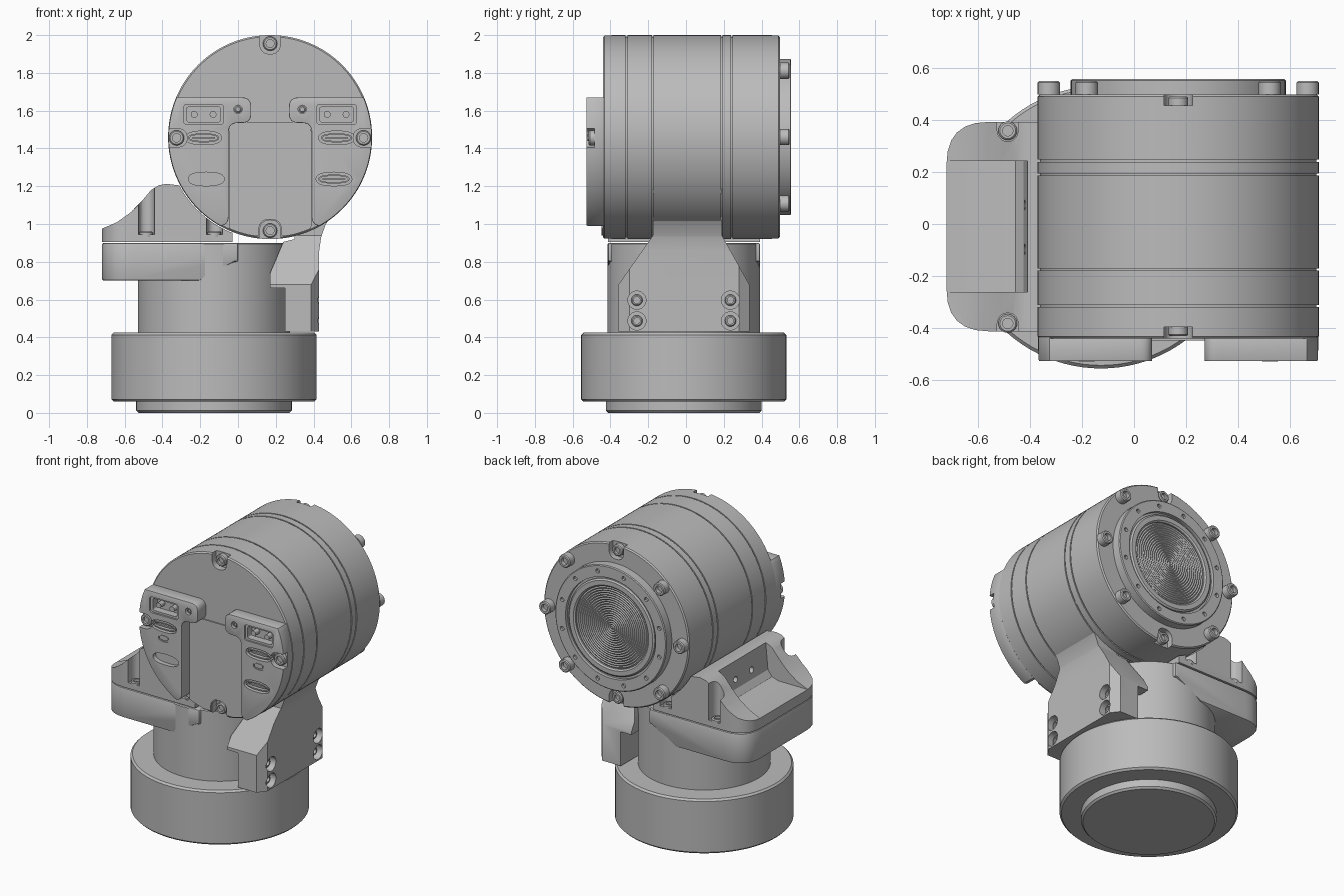
import bpy, bmesh, math
from mathutils import Vector

if "Cube" in bpy.data.objects:
    bpy.data.objects.remove(bpy.data.objects["Cube"])

grey = bpy.data.materials.new("machined_grey")
grey.use_nodes = True
grey.diffuse_color = (0.5, 0.5, 0.5, 1)
grey.node_tree.nodes["Principled BSDF"].inputs["Base Color"].default_value = (0.5, 0.5, 0.5, 1)

MX, MZ, MR = 0.17, 1.46, 0.54      # motor axis and radius
BX, BY = -0.127, -0.012            # base axis
AXES = {"x": (1, 0, 0), "y": (0, 1, 0), "-y": (0, -1, 0), "z": (0, 0, 1)}


def finish(name, bm):
    bmesh.ops.recalc_face_normals(bm, faces=bm.faces)
    mesh = bpy.data.meshes.new(name)
    bm.to_mesh(mesh)
    bm.free()
    mesh.materials.append(grey)
    obj = bpy.data.objects.new(name, mesh)
    bpy.context.scene.collection.objects.link(obj)
    return obj


def lathe(name, profile, at, axis="z", seg=96):
    """Spin (radius, height) points about an axis through a point."""
    bm = bmesh.new()
    vs = [bm.verts.new((r, 0, h)) for r, h in profile]
    es = [bm.edges.new(pair) for pair in zip(vs, vs[1:])]
    bmesh.ops.spin(bm, geom=vs + es, cent=(0, 0, 0), axis=(0, 0, 1),
                   angle=math.tau, steps=seg, use_duplicate=False)
    bmesh.ops.remove_doubles(bm, verts=bm.verts, dist=1e-5)
    turn = Vector((0, 0, 1)).rotation_difference(Vector(AXES[axis]))
    for v in bm.verts:
        v.co = turn @ v.co + Vector(at)
    return finish(name, bm)


def rod(name, r, length, at, axis="y", seg=32):
    return lathe(name, [(0, 0), (r, 0), (r, length), (0, length)], at, axis, seg)


def prism(name, pts, axis, a, b):
    """Extrude a 2D outline along an axis from a to b."""
    place = {"x": lambda p: (a, p[0], p[1]), "y": lambda p: (p[0], a, p[1]),
             "z": lambda p: (p[0], p[1], a)}[axis]
    bm = bmesh.new()
    face = bm.faces.new([bm.verts.new(place(p)) for p in pts])
    out = bmesh.ops.extrude_face_region(bm, geom=[face])
    moved = [g for g in out["geom"] if isinstance(g, bmesh.types.BMVert)]
    bmesh.ops.translate(bm, verts=moved, vec=Vector(AXES[axis]) * (b - a))
    return finish(name, bm)


def rounded(pts, radius, steps=6):
    out = []
    for i, p in enumerate(pts):
        p = Vector(p)
        ends = []
        for q in (Vector(pts[i - 1]), Vector(pts[(i + 1) % len(pts)])):
            d = q - p
            ends.append(p + d.normalized() * min(radius, d.length * 0.49))
        for k in range(steps + 1):
            t = k / steps
            out.append((1 - t) ** 2 * ends[0] + 2 * t * (1 - t) * p + t * t * ends[1])
    return out


def box2(cx, cy, w, h):
    return [(cx - w / 2, cy - h / 2), (cx + w / 2, cy - h / 2),
            (cx + w / 2, cy + h / 2), (cx - w / 2, cy + h / 2)]


def pill(name, cx, cz, w, h, y0, y1, radius=1):
    return prism(name, rounded(box2(cx, cz, w, h), radius), "y", y0, y1)


def bake(obj):
    dg = bpy.context.evaluated_depsgraph_get()
    mesh = bpy.data.meshes.new_from_object(obj.evaluated_get(dg))
    obj.modifiers.clear()
    obj.data = mesh


def combine(obj, tool, op="DIFFERENCE"):
    mod = obj.modifiers.new("shape", "BOOLEAN")
    mod.operation, mod.solver, mod.object = op, "EXACT", tool
    bake(obj)
    bpy.data.objects.remove(tool)


def bevel(obj, width):
    mod = obj.modifiers.new("edge", "BEVEL")
    mod.width, mod.segments, mod.limit_method, mod.angle_limit = width, 2, "ANGLE", 0.7
    bake(obj)


def bolt(name, at, axis, r=0.042, h=0.05):
    lathe(name, [(0, 0), (r, 0), (r, h - 0.006), (r - 0.006, h), (r * 0.55, h),
                 (r * 0.55, h * 0.5), (0, h * 0.5)], at, axis, 24)


# Base: foot, wide drum and neck
def drum(name, r, z0, z1, c=0.012):
    lathe(name, [(0, z0), (r - c, z0), (r, z0 + c), (r, z1 - c), (r - c, z1), (0, z1)], (BX, BY, 0))


drum("base_foot", 0.412, 0, 0.08)
drum("base_drum", 0.543, 0.06, 0.425)
drum("neck", 0.403, 0.4, 0.9, 0.006)

# Side platform and saddle bracket, both with rounded outer corners
outline = rounded([(-0.72, -0.412), (-0.03, -0.412), (-0.03, 0.392), (-0.72, 0.392)], 0.16)[7:-7]
ends = rounded([(-0.72, 0.392), (-0.72, -0.412), (0, -0.412), (0, 0.392)], 0.16)
outer = [p for p in ends if p[0] < -0.5]


def plan(x):
    return outer + [(x, -0.412), (x, 0.392)]


platform = prism("side_platform", plan(0.0), "z", 0.65, 0.95)
combine(platform, prism("cut", [(-0.9, 0.7), (-0.2, 0.7), (-0.02, 0.8), (0.1, 0.8), (0.1, 0.9), (-0.9, 0.9)],
                        "y", -0.6, 0.6), "INTERSECT")
bevel(platform, 0.01)

side = [(-0.9, 0.906), (-0.9, 0.96), (-0.72, 0.975), (-0.64, 1.01), (-0.57, 1.06), (-0.51, 1.12),
        (-0.46, 1.18), (-0.42, 1.205), (-0.38, 1.213), (-0.34, 1.208)]
side += [(MX + 0.545 * math.cos(math.radians(a)), MZ + 0.545 * math.sin(math.radians(a)))
         for a in range(208, 250, 4)]
side += [(0.1, 0.94), (0.1, 0.906)]
saddle = prism("saddle_bracket", plan(-0.03), "z", 0.85, 1.3)
combine(saddle, prism("cut", side, "y", -0.6, 0.6), "INTERSECT")
pocket = prism("cut", [(-0.9, 0.975), (-0.5, 0.975), (-0.455, 0.99), (-0.425, 1.03), (-0.4, 1.3), (-0.9, 1.3)],
               "y", -0.262, 0.242)
combine(saddle, pocket)
for s in (-1, 1):
    for x in (-0.485, -0.125):
        y = BY + s * 0.37
        slot = rounded(box2(x, y + s * 0.06, 0.084, 0.2), 0.06)
        combine(saddle, prism("cut", slot, "z", 0.945, 1.4))
        bolt("saddle_bolt", (x, y, 0.93), "z", 0.036, 0.03)
    combine(saddle, rod("cut", 0.02, 0.15, (-0.48, BY + s * 0.085, 1.09), "x", 16))

# Arm from the neck up to the motor
front = [(0.25, 0.43), (0.43, 0.43), (0.43, 0.86), (0.44, 0.93), (0.465, 1.0), (0.51, 1.06), (0.63, 1.18),
         (0.55, 1.25), (0.3, 1.1), (0.3, 0.92), (0.24, 0.905), (0.17, 0.74), (0.17, 0.66), (0.25, 0.66)]
arm = prism("support_arm", front, "y", -0.5, 0.5)
trapezoid = [(-0.357, 0.3), (0.335, 0.3), (0.335, 0.68), (0.19, 0.94), (0.19, 1.4), (-0.175, 1.4),
             (-0.175, 0.94), (-0.357, 0.68)]
combine(arm, prism("cut", trapezoid, "x", 0, 1), "INTERSECT")
chamfer = [(0.1, -0.36), (0.385, -0.36), (0.43, -0.3), (0.8, -0.18), (0.8, 0.18), (0.43, 0.28),
           (0.385, 0.34), (0.1, 0.34)]
combine(arm, prism("cut", chamfer, "z", 0.2, 1.5), "INTERSECT")
for y in (-0.26, 0.235):
    for z in (0.487, 0.597):
        combine(arm, rod("cut", 0.048, 0.2, (0.385, y, z), "x"))
        bolt("arm_bolt", (0.375, y, z), "x", 0.03, 0.03)

# Motor housing with seam grooves
shell = [(0, -0.44), (MR - 0.008, -0.44), (MR, -0.432)]
for y in (-0.315, -0.175, 0.19, 0.243):
    shell += [(MR, y - 0.004), (MR - 0.008, y - 0.004), (MR - 0.008, y + 0.004), (MR, y + 0.004)]
shell += [(MR, 0.489), (MR - 0.008, 0.497), (0, 0.497)]
motor = lathe("motor_housing", shell, (MX, 0, MZ), "y", 128)

# Central front panel
panel = pill("front_panel", MX, 1.24, 0.436, 0.6, -0.448, -0.43, 0.05)
combine(panel, rod("cut", MR - 0.01, 1, (MX, -0.6, MZ), seg=128), "INTERSECT")

# Recessed bolts at the top and bottom of both ends
for s in (-1, 1):
    z = MZ + s * 0.495
    for y0, y1, axis in ((-0.5, -0.395, "-y"), (0.455, 0.53, "y")):
        combine(motor, pill("cut", MX, z + s * 0.06, 0.11, 0.23, y0, y1, 0.06))
        bolt("recessed_bolt", (MX, y1 if axis == "-y" else y0, z), axis, 0.038, 0.035)
    if s < 0:
        combine(panel, pill("cut", MX, z + s * 0.06, 0.12, 0.24, -0.5, -0.4, 0.06))


# Connector covers, mirrored about the motor axis
def socket(u_x, z, y):
    ring = pill("socket_shell", u_x, z, 0.165, 0.048, y - 0.025, y + 0.01)
    combine(ring, pill("cut", u_x, z, 0.148, 0.032, y - 0.05, y))
    pill("socket_tongue", u_x, z, 0.12, 0.01, y - 0.02, y + 0.01, 0.003)


FACE = -0.527
for s in (-1, 1):
    shape = rounded([(0.10, 1.67), (0.6, 1.67), (0.6, 0.99), (0.22, 0.99), (0.22, 1.535), (0.10, 1.535)], 0.05)
    cover = prism("connector_cover", [(MX + s * u, z) for u, z in shape], "y", FACE, -0.43)
    combine(cover, rod("cut", MR - 0.002, 1, (MX, -0.8, MZ), seg=128), "INTERSECT")
    bevel(cover, 0.008)
    port = MX + s * 0.352
    combine(cover, pill("cut", port, 1.58, 0.212, 0.106, -0.6, FACE + 0.012, 0.02))
    combine(cover, pill("cut", port, 1.58, 0.18, 0.08, -0.6, FACE + 0.06, 0.015))
    combine(cover, pill("cut", port, 1.456, 0.19, 0.072, -0.6, FACE + 0.03))
    combine(cover, pill("cut", port, 1.376, 0.08, 0.042, -0.6, FACE + 0.006))
    pill("indicator", port, 1.38, 0.062, 0.03, FACE - 0.001, FACE + 0.01)
    combine(cover, pill("cut", MX + s * 0.338, 1.238, 0.19, 0.072, -0.6, FACE + 0.03))
    combine(cover, rod("cut", 0.022, 0.1, (MX + s * 0.17, FACE - 0.08, 1.607), seg=24))
    bolt("cover_screw", (MX + s * 0.17, FACE + 0.025, 1.607), "-y", 0.018, 0.015)
    combine(cover, pill("cut", MX + s * 0.555, MZ - 0.004, 0.23, 0.1, -0.6, -0.485, 0.06))
    bolt("cover_bolt", (MX + s * 0.495, -0.48, MZ - 0.004), "-y", 0.04, 0.035)
    for dx in (-0.05, 0.05):
        rod("power_pin", 0.018, 0.05, (port + dx, FACE + 0.015, 1.58), seg=16)
    socket(port, 1.456, FACE + 0.03)
    if s > 0:
        socket(MX + s * 0.338, 1.238, FACE + 0.03)

# Rear flange with screw holes, retaining ring and ridged disc
flange = lathe("rear_flange", [(0, 0.48), (0.413, 0.48), (0.413, 0.552), (0.407, 0.557), (0.335, 0.557),
                               (0.335, 0.535), (0, 0.535)], (MX, 0, MZ), "y")
for k in range(12):
    a = math.tau * (k + 0.5) / 12
    hole = (MX + 0.373 * math.cos(a), 0.54, MZ + 0.373 * math.sin(a))
    combine(flange, rod("cut", 0.014, 0.1, hole, seg=12))
lathe("retaining_ring", [(0.27, 0.52), (0.32, 0.52), (0.32, 0.545), (0.31, 0.553), (0.28, 0.553), (0.27, 0.545),
                         (0.27, 0.52)], (MX, 0, MZ), "y")
ridges = [(0.268 * (1 - k / 36), 0.538 + 0.005 * (k % 2)) for k in range(37)]
lathe("ridged_disc", ridges, (MX, 0, MZ), "y", 64)
for k in (0, 1, 3, 4, 5, 7):
    a = math.tau * k / 8
    bolt("rear_bolt", (MX + 0.497 * math.cos(a), 0.497, MZ + 0.497 * math.sin(a)), "y", 0.043, 0.052)

# Smooth shading with crisp edges
bpy.ops.object.select_all(action="DESELECT")
for obj in bpy.context.scene.objects:
    if obj.type == "MESH":
        obj.select_set(True)
        bpy.context.view_layer.objects.active = obj
bpy.ops.object.shade_smooth_by_angle(angle=math.radians(30))
